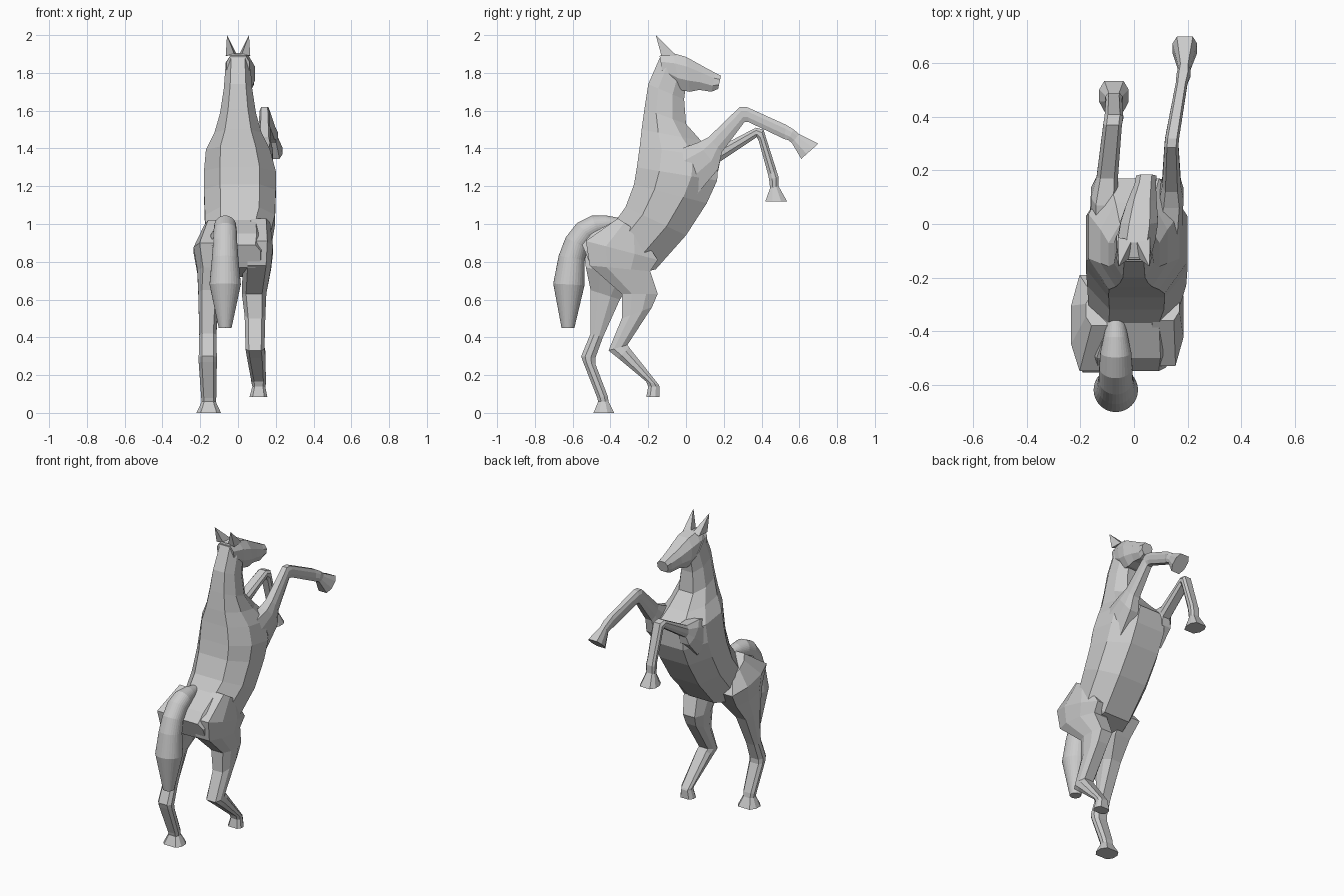
import bpy, bmesh, math
from mathutils import Vector


def loft(name, rings, flat=0.55):
    """Eight-sided flat loft. Ring: back y, z, front y, z, centre x, half width[, edge ratio]."""
    bm = bmesh.new()
    loops = []
    for r in rings:
        y0, z0, y1, z1, x, w = r[:6]
        k = r[6] if len(r) > 6 else flat
        section = [(-k, 0), (k, 0), (1, .28), (1, .68),
                   (k, 1), (-k, 1), (-1, .68), (-1, .28)]
        loops.append([bm.verts.new((x + w * u, y0 + (y1 - y0) * t, z0 + (z1 - z0) * t))
                      for u, t in section])
    for a, b in zip(loops, loops[1:]):
        for i in range(8):
            j = (i + 1) % 8
            bm.faces.new((a[i], a[j], b[j], b[i]))
    bm.faces.new(loops[0][::-1])
    bm.faces.new(loops[-1])
    return finish(name, bm)


def finish(name, bm):
    bmesh.ops.recalc_face_normals(bm, faces=bm.faces)
    me = bpy.data.meshes.new(name)
    bm.to_mesh(me)
    bm.free()
    ob = bpy.data.objects.new(name, me)
    bpy.context.collection.objects.link(ob)
    return ob


# Rump, barrel, chest and neck
loft("body", [
    (-.55, .89, -.50, .77, -.02, .14, .8),
    (-.50, .95, -.33, .72, -.02, .17, .7),
    (-.37, 1.02, -.16, .76, .00, .17),
    (-.32, 1.09, .00, .94, .01, .185),
    (-.275, 1.21, .11, 1.11, .01, .19),
    (-.26, 1.30, .165, 1.23, .01, .19),
    (-.245, 1.41, .17, 1.35, .00, .17),
    (-.235, 1.50, .08, 1.44, .00, .125),
    (-.22, 1.61, .00, 1.53, .00, .095),
    (-.20, 1.74, -.01, 1.66, .00, .075),
    (-.13, 1.90, .00, 1.74, .00, .065),
])

# Head, turned a little to one side
loft("head", [
    (-.14, 1.89, -.12, 1.78, .00, .06, .7),
    (-.07, 1.905, -.03, 1.71, .01, .07),
    (.00, 1.885, .02, 1.70, .02, .07),
    (.09, 1.835, .07, 1.71, .03, .055),
    (.155, 1.80, .135, 1.70, .042, .04),
    (.185, 1.785, .17, 1.715, .046, .038),
])

# Ears
for side, tag in ((-1, "left"), (1, "right")):
    bm = bmesh.new()
    base = [bm.verts.new((side * x, y, z)) for x, y, z in
            ((.065, -.13, 1.89), (.06, -.05, 1.89), (.008, -.06, 1.90), (.02, -.13, 1.90))]
    tip = bm.verts.new((side * .058, -.16, 2.0))
    bm.faces.new(base)
    for i in range(4):
        bm.faces.new((base[i], base[(i + 1) % 4], tip))
    finish(tag + "_ear", bm)

# Hind legs
loft("right_hind_leg", [
    (-.36, 1.03, -.24, .95, .11, .06),
    (-.53, .91, -.15, .81, .10, .085),
    (-.51, .78, -.19, .75, .10, .075),
    (-.34, .63, -.15, .63, .085, .065),
    (-.34, .50, -.18, .56, .09, .055),
    (-.41, .33, -.31, .36, .09, .05),
    (-.36, .29, -.30, .345, .095, .05),
    (-.21, .165, -.145, .15, .11, .038),
    (-.20, .14, -.14, .14, .11, .034),
    (-.21, .085, -.14, .085, .108, .047),
], .65)
loft("left_hind_leg", [
    (-.38, 1.02, -.26, .92, -.12, .06),
    (-.55, .90, -.19, .82, -.145, .09),
    (-.53, .77, -.26, .72, -.13, .085),
    (-.505, .65, -.35, .60, -.155, .055),
    (-.505, .42, -.44, .40, -.16, .045),
    (-.555, .30, -.48, .29, -.16, .048),
    (-.545, .27, -.48, .26, -.16, .048),
    (-.47, .08, -.415, .09, -.155, .04),
    (-.465, .06, -.41, .06, -.155, .037),
    (-.49, .0, -.38, .0, -.155, .065),
], .65)

# Front legs
loft("right_front_leg", [
    (-.08, 1.38, .06, 1.16, .12, .06),
    (.06, 1.43, .17, 1.29, .14, .045),
    (.12, 1.46, .19, 1.38, .14, .035),
    (.285, 1.62, .31, 1.54, .14, .026),
    (.32, 1.62, .33, 1.54, .143, .026),
    (.53, 1.525, .52, 1.45, .178, .022),
    (.57, 1.50, .54, 1.445, .185, .026),
    (.60, 1.475, .56, 1.43, .188, .022),
    (.70, 1.425, .61, 1.345, .19, .046),
], .65)
loft("left_front_leg", [
    (-.06, 1.38, .08, 1.18, -.10, .065),
    (.07, 1.41, .17, 1.28, -.11, .05),
    (.17, 1.405, .18, 1.33, -.10, .04),
    (.37, 1.51, .375, 1.46, -.08, .035),
    (.41, 1.50, .385, 1.44, -.075, .035),
    (.48, 1.28, .435, 1.26, -.075, .03),
    (.49, 1.25, .44, 1.235, -.075, .033),
    (.49, 1.20, .445, 1.19, -.075, .03),
    (.535, 1.12, .42, 1.12, -.075, .055),
], .65)

# Tail: round tube swept along a curve of centres and radii
path = [(-.34, 1.0, .03), (-.42, 1.0, .045), (-.48, .99, .058), (-.535, .96, .062),
        (-.58, .90, .064), (-.605, .82, .07), (-.62, .68, .083), (-.625, .45, .034)]
bm = bmesh.new()
loops = []
N = 32
for i, (y, z, r) in enumerate(path):
    a, b = path[max(i - 1, 0)], path[min(i + 1, len(path) - 1)]
    d = Vector((0, b[0] - a[0], b[1] - a[1])).normalized()
    n = Vector((1, 0, 0)).cross(d)
    loops.append([bm.verts.new(Vector((-.068, y, z)) + r * (
        math.cos(2 * math.pi * k / N) * Vector((1, 0, 0)) + math.sin(2 * math.pi * k / N) * n))
        for k in range(N)])
for a, b in zip(loops, loops[1:]):
    for k in range(N):
        bm.faces.new((a[k], a[(k + 1) % N], b[(k + 1) % N], b[k]))
bm.faces.new(loops[0][::-1])
bm.faces.new(loops[-1])
finish("tail", bm)
